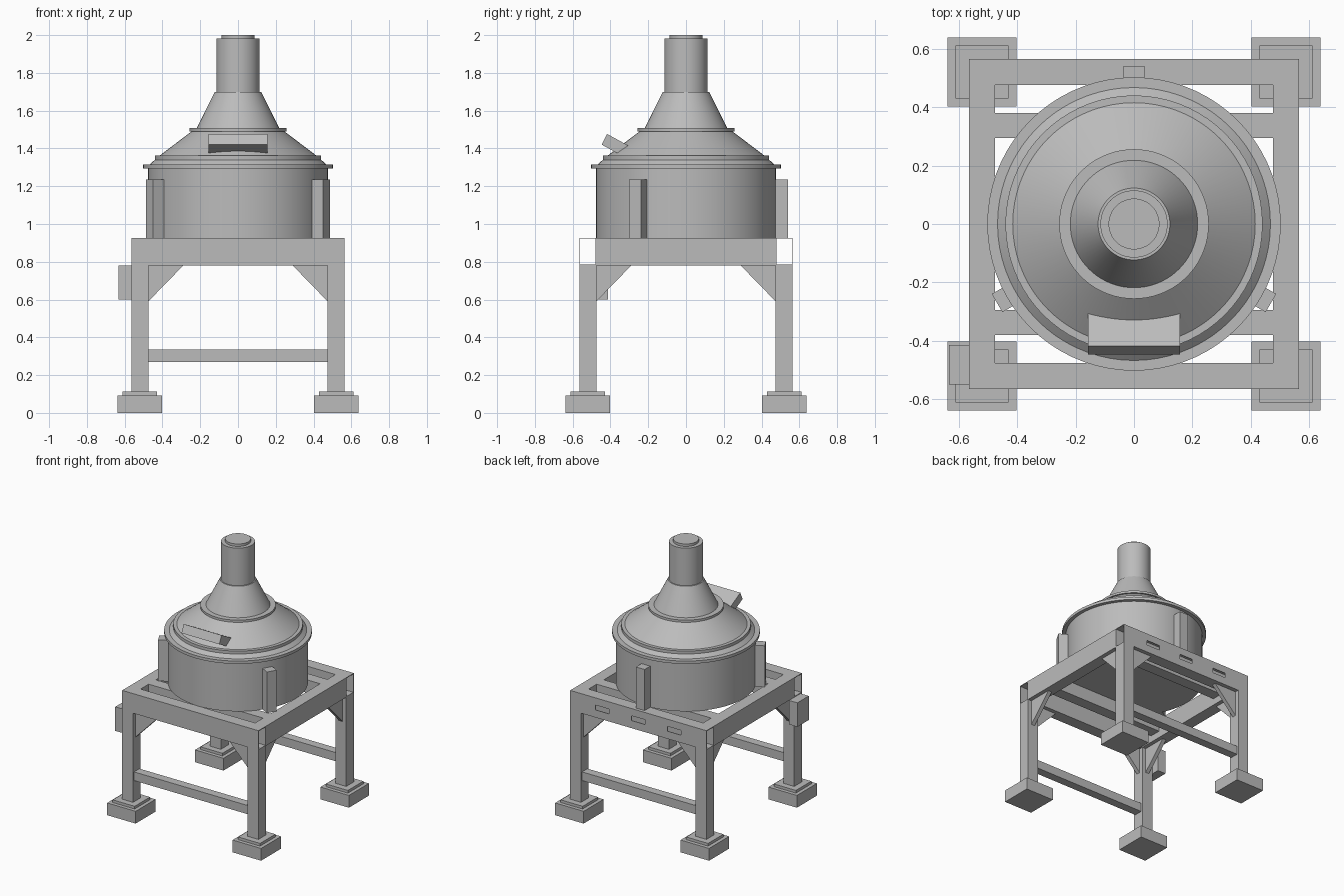
import bpy, bmesh, math
from mathutils import Matrix

if "Cube" in bpy.data.objects:
    bpy.data.objects.remove(bpy.data.objects["Cube"])

grey = bpy.data.materials.new("painted_steel_grey")
grey.diffuse_color = (0.5, 0.5, 0.5, 1)
grey.use_nodes = True
grey.node_tree.nodes["Principled BSDF"].inputs["Base Color"].default_value = grey.diffuse_color


def make(name, bm, smooth=False):
    bmesh.ops.recalc_face_normals(bm, faces=bm.faces)
    me = bpy.data.meshes.new(name)
    bm.to_mesh(me)
    bm.free()
    ob = bpy.data.objects.new(name, me)
    bpy.context.collection.objects.link(ob)
    me.materials.append(grey)
    if smooth:
        bpy.ops.object.select_all(action='DESELECT')
        bpy.context.view_layer.objects.active = ob
        ob.select_set(True)
        bpy.ops.object.shade_smooth_by_angle(angle=math.radians(20))
    return ob


def box(name, x0, x1, y0, y1, z0, z1, turn=0):
    bm = bmesh.new()
    m = Matrix.Rotation(turn, 4, 'Z') @ Matrix.Translation(
        ((x0 + x1) / 2, (y0 + y1) / 2, (z0 + z1) / 2))
    m = m @ Matrix.Diagonal((x1 - x0, y1 - y0, z1 - z0, 1))
    bmesh.ops.create_cube(bm, size=1, matrix=m)
    return make(name, bm)


def prism(name, pts, axis):
    """Extrude a closed outline of 3D points along an axis vector."""
    bm = bmesh.new()
    f = bm.faces.new([bm.verts.new(p) for p in pts])
    r = bmesh.ops.extrude_face_region(bm, geom=[f])
    bmesh.ops.translate(bm, vec=axis,
                        verts=[v for v in r["geom"] if isinstance(v, bmesh.types.BMVert)])
    return make(name, bm)


def lathe(name, profile, steps=72):
    bm = bmesh.new()
    vs = [bm.verts.new((r, 0, z)) for r, z in profile]
    es = [bm.edges.new(p) for p in zip(vs, vs[1:])]
    bmesh.ops.spin(bm, geom=vs + es, cent=(0, 0, 0), axis=(0, 0, 1),
                   angle=2 * math.pi, steps=steps)
    bmesh.ops.remove_doubles(bm, verts=bm.verts, dist=1e-4)
    return make(name, bm, True)


IN, OUT = 0.475, 0.565      # inner and outer face of the frame
MID = (IN + OUT) / 2
LOW, TOP = 0.78, 0.927      # frame height

# Legs, feet and corner gussets
for sx in (-1, 1):
    for sy in (-1, 1):
        cx, cy = sx * MID, sy * MID
        for part, h, z0, z1 in (("foot_block", 0.118, 0, 0.092),
                                ("foot_plate", 0.091, 0.092, 0.112),
                                ("leg", 0.045, 0.112, LOW)):
            box(part, cx - h, cx + h, cy - h, cy + h, z0, z1)
        t = 0.015
        a, b = IN, 0.29
        prism("gusset_x", [(sx * a, cy - t, 0.59), (sx * a, cy - t, LOW),
                           (sx * b, cy - t, LOW)], (0, 2 * t, 0))
        prism("gusset_y", [(cx - t, sy * a, 0.59), (cx - t, sy * a, LOW),
                           (cx - t, sy * b, LOW)], (2 * t, 0, 0))

# Side beams, inner cross beams and low stretchers
for s in (-1, 1):
    box("side_beam", s * MID - 0.045, s * MID + 0.045, -IN, IN, LOW, TOP)
    box("cross_beam", -IN, IN, s * 0.337 - 0.043, s * 0.337 + 0.043, 0.83, TOP)
    box("stretcher", -IN, IN, s * MID - 0.032, s * MID + 0.032, 0.27, 0.335)


# Hollow front and back beams, open at both ends
def tube(name, yc):
    bm = bmesh.new()
    w, hz, zc, t = 0.045, (TOP - LOW) / 2, (TOP + LOW) / 2, 0.005
    rings = []
    for x in (-OUT, OUT):
        for k in (0, t):
            rings.append([bm.verts.new((x, yc + a * (w - k), zc + b * (hz - k)))
                          for a, b in ((-1, -1), (1, -1), (1, 1), (-1, 1))])
    for p, q in ((0, 1), (1, 3), (3, 2), (2, 0)):
        for i in range(4):
            j = (i + 1) % 4
            bm.faces.new((rings[p][i], rings[p][j], rings[q][j], rings[q][i]))
    return make(name, bm)


tube("front_beam", -MID)
back = tube("back_beam", MID)

# Three slots through the outer wall of the back beam
for x in (-0.3, 0, 0.3):
    cutter = box("slot_cutter", x - 0.056, x + 0.056, 0.54, 0.6, 0.837, 0.873)
    cutter.hide_render = True
    cutter.hide_viewport = True
    mod = back.modifiers.new("slot", 'BOOLEAN')
    mod.operation = 'DIFFERENCE'
    mod.solver = 'EXACT'
    mod.object = cutter

# Control box on the front left leg
box("control_box", -0.633, -OUT, -0.55, -0.414, 0.6, LOW)

# Drum with flange, conical lid, hood and chimney
lathe("drum", [(0, TOP), (0.476, TOP), (0.476, 1.295), (0.502, 1.295), (0.502, 1.316),
               (0.467, 1.316), (0.44, 1.34), (0.44, 1.362), (0.415, 1.362),
               (0.245, 1.491), (0.256, 1.491), (0.256, 1.508), (0.218, 1.508),
               (0.123, 1.7), (0.115, 1.7), (0.115, 1.982), (0.087, 1.982),
               (0.087, 2.0), (0, 2.0)])

# Three mounting lugs around the drum
for k in range(3):
    box("drum_lug", -0.036, 0.036, 0.46, 0.541, TOP, 1.235, k * math.tau / 3)

# Tilted inspection hatch through the lid
prism("hatch", [(-0.157, -0.446, 1.42), (-0.157, -0.418, 1.477),
                (-0.157, -0.26, 1.39), (-0.157, -0.288, 1.333)], (0.314, 0, 0))
